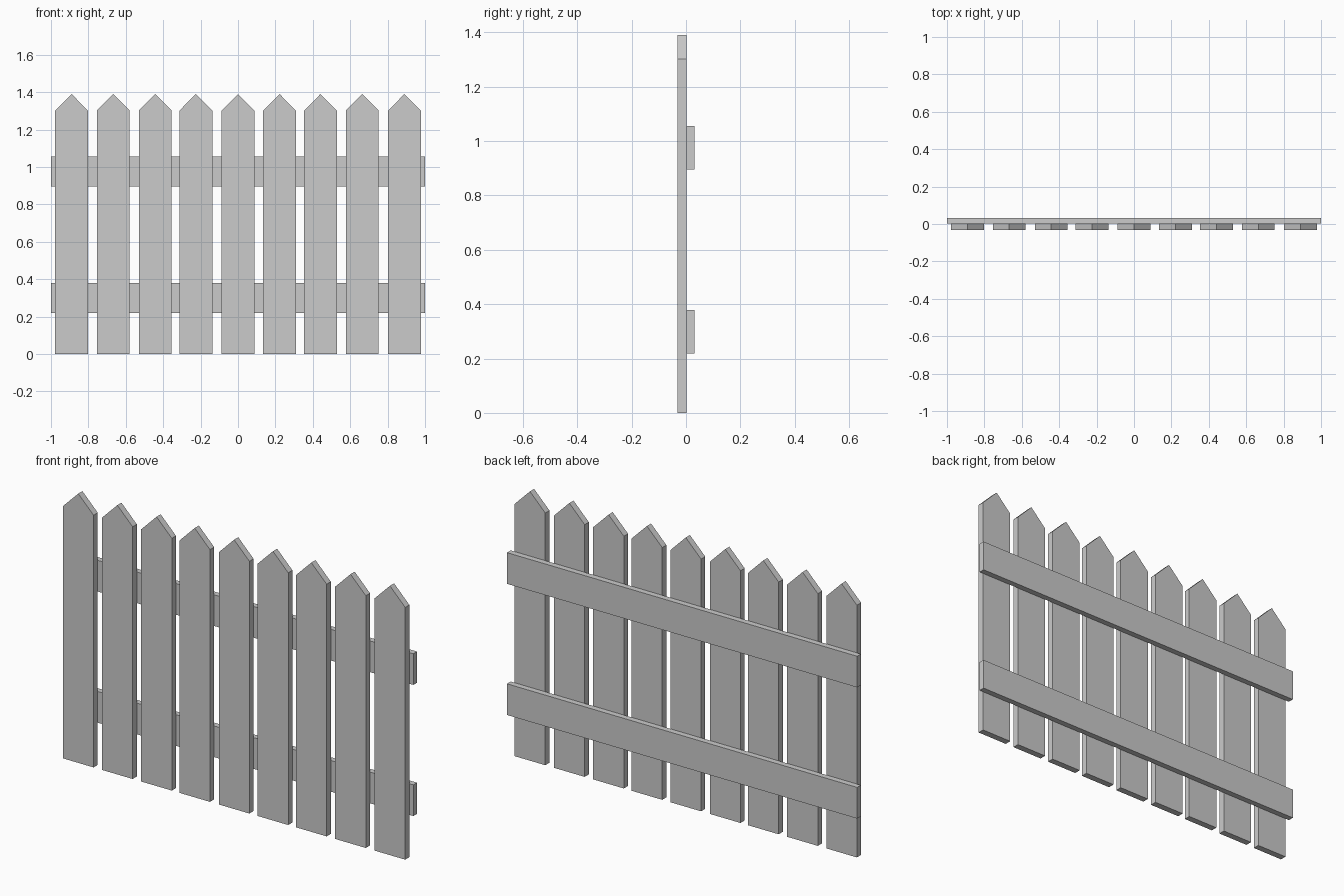
import bpy

if "Cube" in bpy.data.objects:
    bpy.data.objects.remove(bpy.data.objects["Cube"])

WIDTH = 0.175
SHOULDER, TIP = 1.302, 1.39
FRONT, JOINT, BACK = -0.032, 0.002, 0.032


def extrude_profile(name, profile, y0, y1):
    """Solid from an (x, z) outline, counter-clockwise seen from the front."""
    n = len(profile)
    verts = [(x, y, z) for y in (y0, y1) for x, z in profile]
    faces = [tuple(range(n)), tuple(reversed(range(n, 2 * n)))]
    faces += [(i, i + n, (i + 1) % n + n, (i + 1) % n) for i in range(n)]
    mesh = bpy.data.meshes.new(name)
    mesh.from_pydata(verts, [], faces)
    obj = bpy.data.objects.new(name, mesh)
    bpy.context.collection.objects.link(obj)
    return obj


# Pointed pickets, slightly uneven spacing
h = WIDTH / 2
picket = [(-h, 0), (h, 0), (h, SHOULDER), (0, TIP), (-h, SHOULDER)]
for i, x in enumerate((-0.89, -0.667, -0.443, -0.225, 0, 0.222, 0.441, 0.665, 0.89)):
    obj = extrude_profile(f"picket_{i + 1}", picket, FRONT, JOINT)
    obj.location.x = x

# Two horizontal rails on the back
for name, z0, z1 in (("lower_rail", 0.218, 0.379), ("upper_rail", 0.895, 1.056)):
    extrude_profile(name, [(-1, z0), (1, z0), (1, z1), (-1, z1)], JOINT, BACK)
